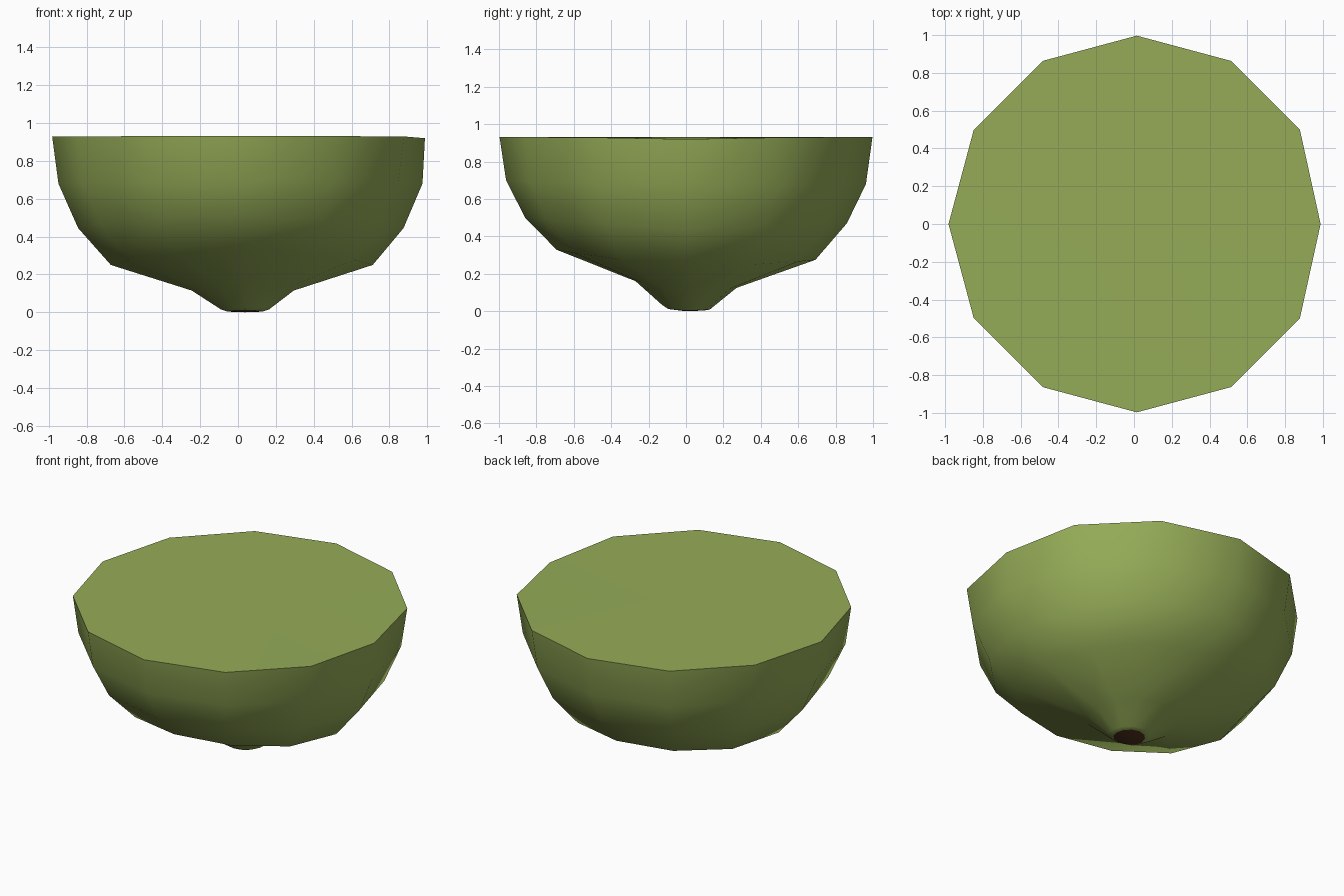
import bpy, bmesh, math

if "Cube" in bpy.data.objects:
    bpy.data.objects.remove(bpy.data.objects["Cube"])

SIDES = 12


def material(name, rgb):
    m = bpy.data.materials.new(name)
    m.diffuse_color = (*rgb, 1)
    m.use_nodes = True
    m.node_tree.nodes["Principled BSDF"].inputs["Base Color"].default_value = m.diffuse_color
    return m


green = material("olive green", (0.30, 0.41, 0.095))
brown = material("dark brown", (0.085, 0.034, 0.014))

# rings: centre x, radius, mean z, tilt along y, saddle (x side lower than y side)
rings = [
    (0.037, 0.095, 0.006, -0.004, 0.002),
    (0.037, 0.127, 0.018, -0.012, 0.003),
    (0.025, 0.270, 0.129, -0.018, 0.014),
    (0.020, 0.692, 0.276, -0.027, 0.026),
    (0.015, 0.860, 0.465, -0.015, 0.020),
    (0.013, 0.962, 0.685, -0.010, 0.005),
    (0.005, 0.997, 0.930, 0.000, 0.002),
]

bm = bmesh.new()
loops = []
for cx, r, z, tilt, saddle in rings:
    loop = []
    for i in range(SIDES):
        a = 2 * math.pi * i / SIDES
        h = z + tilt * math.sin(a) - saddle * math.cos(2 * a)
        loop.append(bm.verts.new((cx + r * math.cos(a), r * math.sin(a), h)))
    loops.append(loop)
# the rim runs slightly off centre, with its right corner pulled in and down
for v in loops[-1]:
    v.co.x += 0.01
loops[-1][0].co.x = 0.988
loops[-1][0].co.z = 0.92

# rounded outer skin
for lo, hi in zip(loops, loops[1:]):
    for i in range(SIDES):
        j = (i + 1) % SIDES
        bm.faces.new((lo[i], lo[j], hi[j], hi[i])).smooth = True

# flat cut top, and brown stem scar underneath
for loop, z, mat in ((loops[-1], 0.931, 0), (loops[0], 0.0, 1)):
    c = bm.verts.new((0.015 if mat == 0 else 0.037, 0, z))
    for i in range(SIDES):
        f = bm.faces.new((loop[i], loop[(i + 1) % SIDES], c))
        f.material_index = mat
        f.smooth = True
bmesh.ops.recalc_face_normals(bm, faces=bm.faces)

mesh = bpy.data.meshes.new("half_fruit")
bm.to_mesh(mesh)
bm.free()
mesh.materials.append(green)
mesh.materials.append(brown)
obj = bpy.data.objects.new("half_fruit", mesh)
bpy.context.collection.objects.link(obj)
bpy.context.view_layer.objects.active = obj
obj.select_set(True)
bpy.ops.object.shade_smooth_by_angle(angle=math.radians(50))
